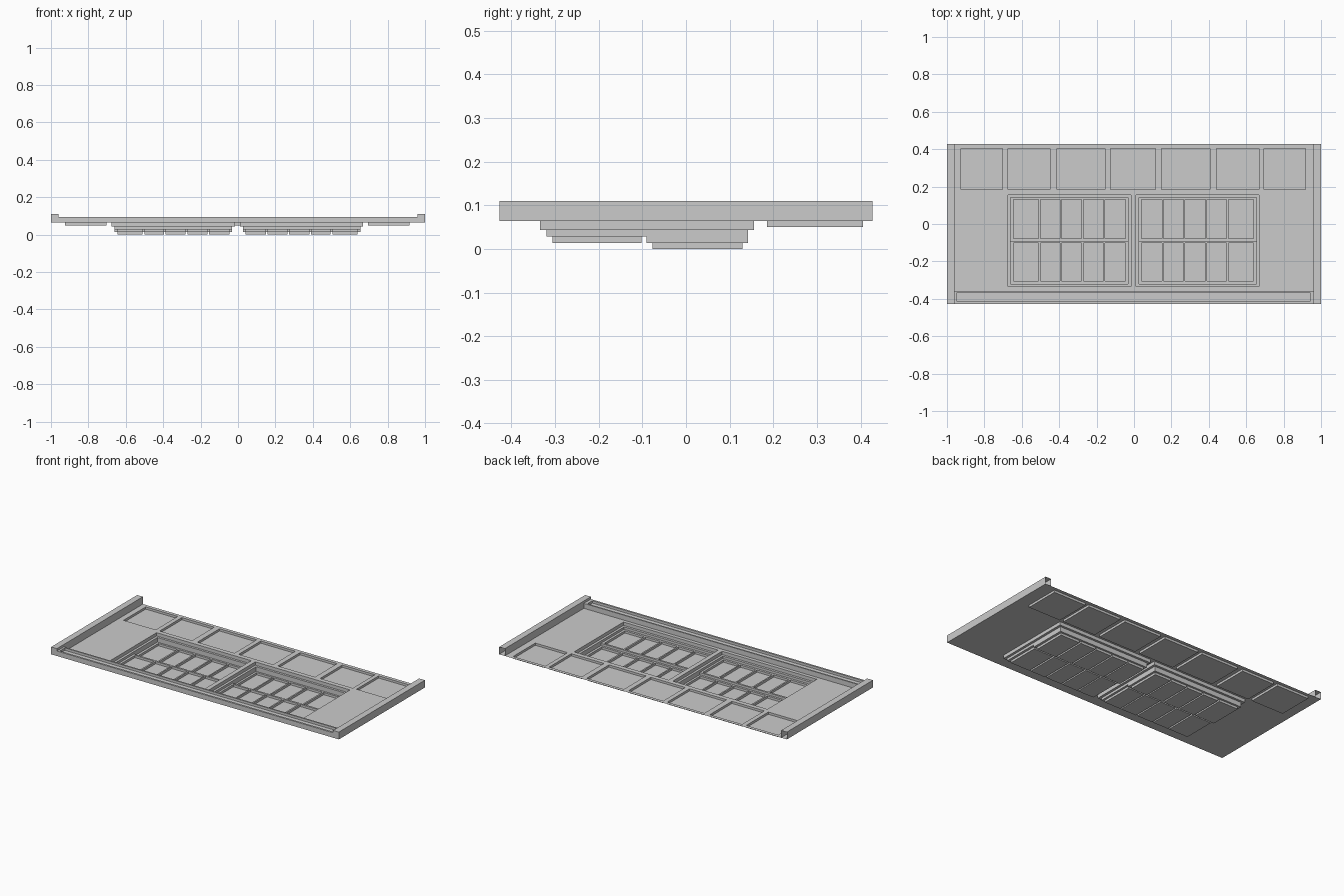
import bpy, bmesh

if "Cube" in bpy.data.objects:
    bpy.data.objects.remove(bpy.data.objects["Cube"])

# Levels, measured from the lowest bin floor
TOP, DECK, SHELF, STEP, DEEP = 0.11, 0.064, 0.043, 0.028, 0.014
BIN = 0.014


def quad(bm, pts):
    bm.faces.new([bm.verts.new(p) for p in pts])


def sheet(bm, rect, z, holes=()):
    """Flat sheet with rectangular holes; each hole is (rect, floor z, child holes)."""
    x0, x1, y0, y1 = rect
    xs = sorted({x0, x1} | {v for h in holes for v in h[0][:2]})
    ys = sorted({y0, y1} | {v for h in holes for v in h[0][2:]})
    for a, b in zip(xs, xs[1:]):
        for c, d in zip(ys, ys[1:]):
            mx, my = (a + b) / 2, (c + d) / 2
            if any(h[0][0] < mx < h[0][1] and h[0][2] < my < h[0][3] for h in holes):
                continue
            quad(bm, [(a, c, z), (b, c, z), (b, d, z), (a, d, z)])
    for r, floor, kids in holes:
        walls(bm, r, floor, z, inward=True)
        sheet(bm, r, floor, kids)


def walls(bm, r, lo, hi, inward=False, skip_back=False):
    x0, x1, y0, y1 = r
    c = [(x0, y0), (x1, y0), (x1, y1), (x0, y1)]
    for i in range(4):
        if skip_back and i == 2:
            continue
        p, q = c[i], c[(i + 1) % 4]
        pts = [(*p, lo), (*q, lo), (*q, hi), (*p, hi)]
        quad(bm, pts[::-1] if inward else pts)


def finish(name, bm):
    bmesh.ops.remove_doubles(bm, verts=bm.verts, dist=1e-5)
    me = bpy.data.meshes.new(name)
    bm.to_mesh(me)
    bm.free()
    ob = bpy.data.objects.new(name, me)
    bpy.context.collection.objects.link(ob)
    return ob


def tray(side):
    """Stepped tray, left (-1) or mirrored right (1), with two rows of bins."""
    def rect(a, b, y0, y1):
        x = sorted((-side * a - 0.003, -side * b - 0.003))
        return (x[0], x[1], y0, y1)
    cols = [(-0.642, -0.508), (-0.498, -0.393), (-0.384, -0.277),
            (-0.268, -0.161), (-0.153, -0.042)]
    back = [(rect(a, b, -0.077, 0.130), DEEP - BIN, ()) for a, b in cols]
    front = [(rect(a, b, -0.306, -0.102), STEP - BIN, ()) for a, b in cols]
    pit = (rect(-0.657, -0.029, -0.09, 0.142), DEEP, back)
    step = (rect(-0.657, -0.029, -0.32, 0.142), STEP, front + [pit])
    return (rect(-0.672, -0.014, -0.335, 0.156), SHELF, [step])


# Deck with two stepped trays and a row of shallow rear bins
rear = [(-0.925, -0.702), (-0.674, -0.449), (-0.412, -0.154), (-0.125, 0.115),
        (0.148, 0.406), (0.441, 0.668), (0.694, 0.918)]
holes = [((a, b, 0.185, 0.405), DECK - BIN, ()) for a, b in rear]
holes += [tray(-1), tray(1)]
bm = bmesh.new()
sheet(bm, (-1, 1, -0.427, 0.427), DECK, holes)
finish("deck", bm)

# Side rails, hollow and open at the back end
for name, x0, x1 in (("left_rail", -1, -0.96), ("right_rail", 0.96, 1)):
    bm = bmesh.new()
    r = (x0, x1, -0.427, 0.427)
    walls(bm, r, DECK, TOP, skip_back=True)
    sheet(bm, r, TOP)
    finish(name, bm)

# Front bar with a long slot along its top
bm = bmesh.new()
r = (-0.96, 0.96, -0.427, -0.357)
walls(bm, r, DECK, 0.095)
sheet(bm, r, 0.095, [((-0.947, 0.941, -0.415, -0.366), 0.08, ())])
finish("front_bar", bm)
